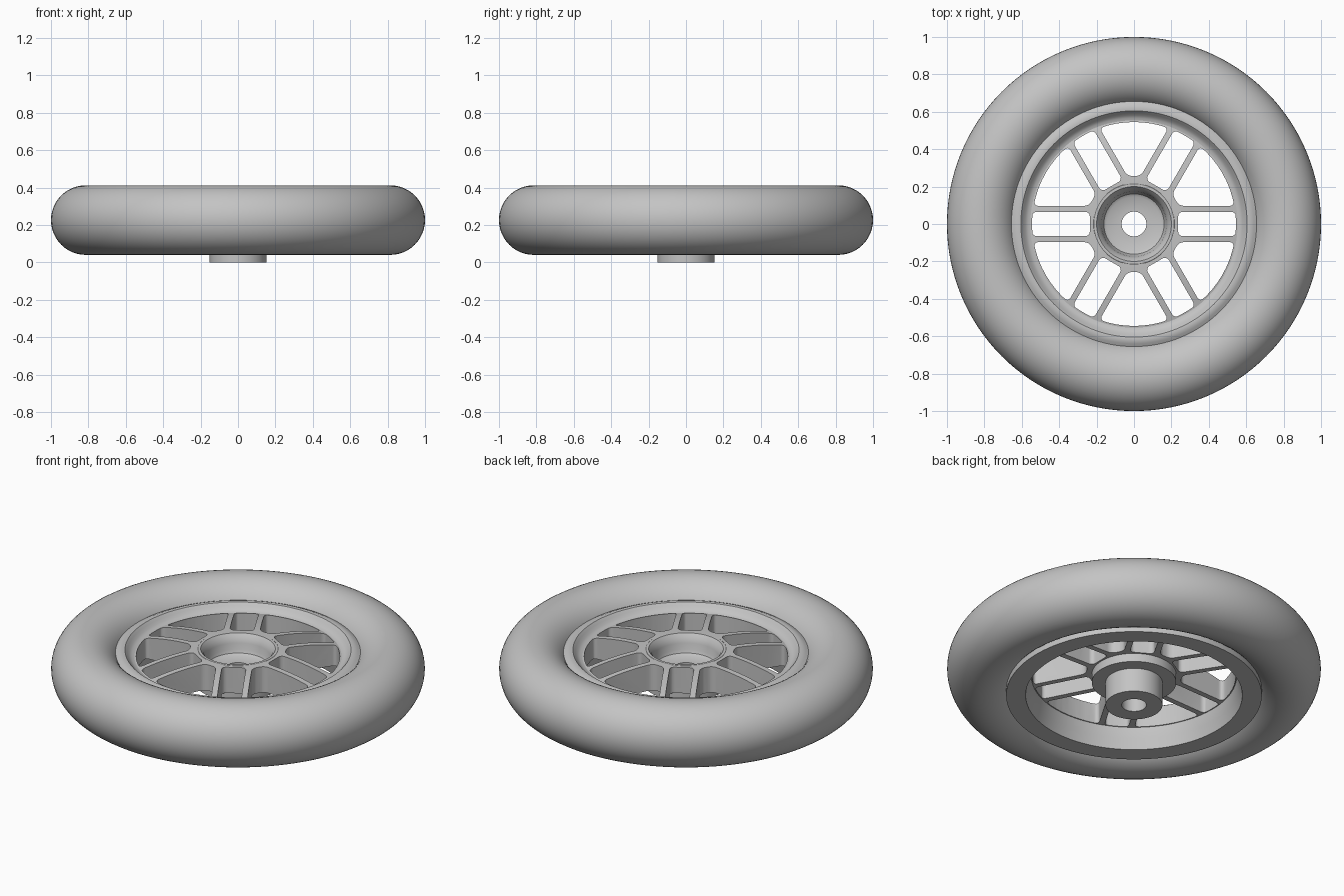
import bpy, bmesh
from math import sin, cos, pi, radians, sqrt, asin
from mathutils import Matrix, Vector

if "Cube" in bpy.data.objects:
    bpy.data.objects.remove(bpy.data.objects["Cube"])

grey = bpy.data.materials.new("plain_grey")
grey.use_nodes = True
colour = (0.55, 0.55, 0.55, 1)
grey.diffuse_color = colour
grey.node_tree.nodes["Principled BSDF"].inputs["Base Color"].default_value = colour


def finish(name, bm):
    """Turn a bmesh into a named, coloured object."""
    bmesh.ops.recalc_face_normals(bm, faces=bm.faces[:])
    mesh = bpy.data.meshes.new(name)
    bm.to_mesh(mesh)
    bm.free()
    mesh.materials.append(grey)
    obj = bpy.data.objects.new(name, mesh)
    bpy.context.collection.objects.link(obj)
    return obj


def activate(obj):
    bpy.ops.object.select_all(action='DESELECT')
    obj.select_set(True)
    bpy.context.view_layer.objects.active = obj


def smooth(obj, angle=32):
    activate(obj)
    bpy.ops.object.shade_smooth_by_angle(angle=radians(angle))


def lathe(name, profile, steps=128):
    """Spin a closed (radius, height) profile around z."""
    bm = bmesh.new()
    verts = [bm.verts.new((r, 0, z)) for r, z in profile]
    edges = [bm.edges.new((v, verts[i - 1])) for i, v in enumerate(verts)]
    bmesh.ops.spin(bm, geom=verts + edges, cent=(0, 0, 0), axis=(0, 0, 1),
                   angle=2 * pi, steps=steps, use_duplicate=False)
    bmesh.ops.remove_doubles(bm, verts=bm.verts[:], dist=0.0001)
    return finish(name, bm)


# Tire: a plain round ring
section = [(0.814 + 0.186 * cos(a), 0.226 + 0.186 * sin(a))
           for a in (2 * pi * i / 48 for i in range(48))]
smooth(lathe("tire", section))

# Rim: bottom flange, inner barrel and rolled upper lip
smooth(lathe("rim", [
    (0.58, 0.06), (0.684, 0.06), (0.684, 0.1), (0.645, 0.14), (0.645, 0.3),
    (0.657, 0.322), (0.64, 0.331), (0.622, 0.338), (0.605, 0.336),
    (0.592, 0.322), (0.58, 0.307), (0.566, 0.299), (0.552, 0.296),
    (0.55, 0.18), (0.565, 0.12)]))

# Hub: cupped top, lower disc, axle boss and through hole
smooth(lathe("hub", [
    (0.066, 0), (0.152, 0), (0.152, 0.14), (0.226, 0.14), (0.226, 0.335),
    (0.215, 0.343), (0.2, 0.343), (0.183, 0.322), (0.174, 0.295),
    (0.169, 0.26), (0.161, 0.242), (0.145, 0.232), (0.066, 0.23)]))

# Spoke plate: crowned disc whose windows leave six spoke pairs
crown = [(0.21 + 0.35 * t, 0.342 - 0.047 * t * t) for t in (i / 8 for i in range(9))]
spokes = lathe("spokes", [(0.56, 0.18), (0.21, 0.19)] + crown)

OUTER, INNER = 0.545, 0.236
PAIR_IN, PAIR_OUT = 0.065, 0.097


def window(bm, corners, arc_start, arc_end, turn):
    """Add one rounded window prism: inner corners plus an outer arc."""
    arc = [arc_start + (arc_end - arc_start) * i / 8 for i in range(9)]
    points = corners + [(OUTER * cos(a), OUTER * sin(a)) for a in arc]
    part = bmesh.new()
    verts = [part.verts.new((x, y, 0.1)) for x, y in points]
    part.faces.new(verts)
    sharp = verts[:len(corners) + 1] + verts[-1:]
    bmesh.ops.bevel(part, geom=sharp, offset=0.024, offset_type='OFFSET',
                    segments=4, profile=0.5, affect='VERTICES')
    up = bmesh.ops.extrude_face_region(part, geom=part.faces[:])["geom"]
    bmesh.ops.translate(part, vec=Vector((0, 0, 0.35)),
                        verts=[g for g in up if isinstance(g, bmesh.types.BMVert)])
    bmesh.ops.rotate(part, cent=(0, 0, 0), verts=part.verts[:],
                     matrix=Matrix.Rotation(turn, 3, 'Z'))
    temp = bpy.data.meshes.new("temp")
    part.to_mesh(temp)
    part.free()
    bm.from_mesh(temp)
    bpy.data.meshes.remove(temp)


cut = bmesh.new()
narrow = asin(PAIR_IN / OUTER)
wide = pi / 6 - asin(PAIR_OUT / OUTER)
# The wide window is bounded by lines at 30 degrees to its own axis
neck = (INNER * cos(pi / 6) - PAIR_OUT / cos(pi / 6) * cos(pi / 6) ** 2)
neck = (INNER * sin(pi / 6) - PAIR_OUT) / cos(pi / 6) + 0.012
neck_x = (neck * cos(pi / 6) + PAIR_OUT) / sin(pi / 6)
for i in range(6):
    turn = i * pi / 3
    window(cut, [(INNER, PAIR_IN), (INNER, -PAIR_IN)], -narrow, narrow, turn)
    window(cut, [(neck_x, neck), (neck_x, -neck)], -wide, wide, turn + pi / 6)
cutter = finish("window_cutter", cut)
cutter.hide_render = True

activate(spokes)
boolean = spokes.modifiers.new("windows", 'BOOLEAN')
boolean.operation = 'DIFFERENCE'
boolean.solver = 'EXACT'
boolean.object = cutter
bpy.ops.object.modifier_apply(modifier=boolean.name)
bpy.data.objects.remove(cutter)
smooth(spokes)
